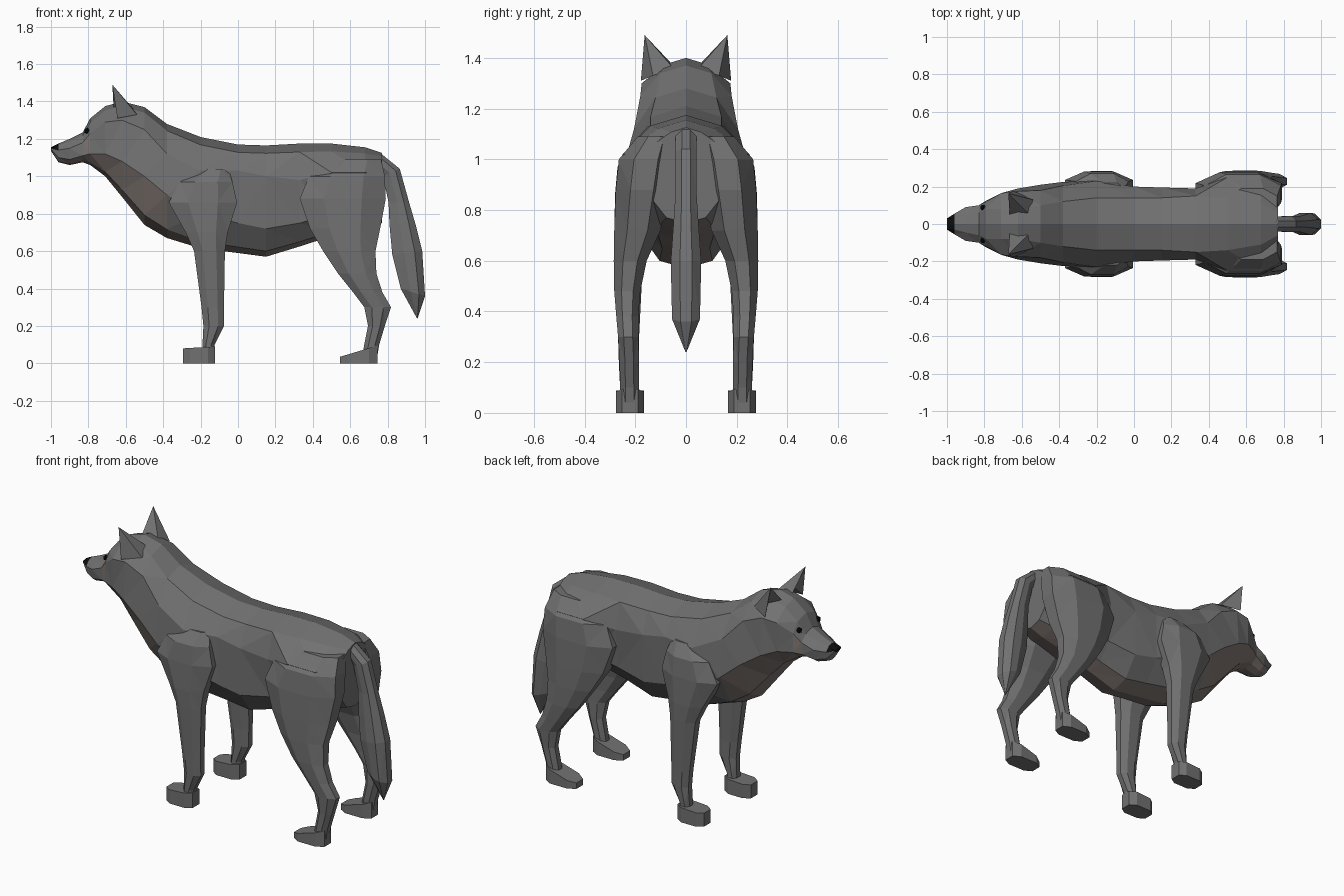
import bpy, bmesh
from mathutils import Vector

if "Cube" in bpy.data.objects:
    bpy.data.objects.remove(bpy.data.objects["Cube"])


def material(name, rgb):
    m = bpy.data.materials.new(name)
    m.diffuse_color = (*rgb, 1)
    m.use_nodes = True
    m.node_tree.nodes["Principled BSDF"].inputs["Base Color"].default_value = m.diffuse_color
    return m


FUR = material("grey fur", (0.165, 0.165, 0.165))
PALE = material("pale throat", (0.22, 0.185, 0.17))
BLACK = material("black", (0.004, 0.004, 0.004))


def loft(name, rings, mats=(FUR,), rule=None):
    """Skin closed rings of equal count; rule(row, strip) picks the material."""
    bm = bmesh.new()
    rows = [[bm.verts.new(p) for p in ring] for ring in rings]
    n = len(rows[0])
    for i in range(len(rows) - 1):
        for j in range(n):
            k = (j + 1) % n
            f = bm.faces.new((rows[i][j], rows[i][k], rows[i + 1][k], rows[i + 1][j]))
            f.material_index = rule(i, j) if rule else 0
    cap = bm.faces.new(rows[0])
    cap.material_index = rule(-1, 0) if rule else 0
    bm.faces.new(rows[-1])
    bmesh.ops.remove_doubles(bm, verts=bm.verts, dist=0.0005)
    bmesh.ops.triangulate(bm, faces=bm.faces)
    bmesh.ops.recalc_face_normals(bm, faces=bm.faces)
    return finish(name, bm, mats)


def finish(name, bm, mats):
    me = bpy.data.meshes.new(name)
    bm.to_mesh(me)
    bm.free()
    for m in mats:
        me.materials.append(m)
    ob = bpy.data.objects.new(name, me)
    bpy.context.collection.objects.link(ob)
    return ob


# Head, neck and trunk: x, spine z, back y, upper side y z, lower side y z, belly z
BODY = [
    (-1.0, 1.155, .02, .03, 1.15, .03, 1.145, 1.135),
    (-.96, 1.175, .03, .055, 1.14, .05, 1.10, 1.075),
    (-.90, 1.20, .045, .09, 1.15, .08, 1.09, 1.06),
    (-.83, 1.235, .06, .10, 1.18, .10, 1.11, 1.075),
    (-.79, 1.31, .08, .12, 1.23, .125, 1.12, 1.06),
    (-.71, 1.375, .08, .165, 1.29, .165, 1.12, 1.0),
    (-.62, 1.40, .08, .175, 1.30, .19, 1.08, .89),
    (-.50, 1.37, .10, .18, 1.25, .21, 1.0, .74),
    (-.38, 1.28, .12, .205, 1.12, .225, .9, .67),
    (-.20, 1.21, .14, .23, 1.03, .23, .8, .615),
    (0, 1.17, .14, .20, 1.03, .20, .75, .59),
    (.15, 1.165, .14, .195, 1.0, .19, .72, .57),
    (.33, 1.175, .15, .19, .98, .17, .75, .625),
    (.50, 1.175, .14, .25, 1.02, .20, .8, .68),
    (.68, 1.155, .11, .25, 1.02, .18, .85, .72),
    (.77, 1.125, .06, .17, 1.03, .14, .85, .75),
]


def body_ring(x, zt, y1, y2, z2, y3, z3, zb):
    half = [(y1, zt - .3 * y1), (y2, z2), (y3, z3), (.55 * y3, zb + .2 * (z3 - zb))]
    return ([(x, 0, zt)] + [(x, y, z) for y, z in half] + [(x, 0, zb)]
            + [(x, -y, z) for y, z in reversed(half)])


def body_colour(row, strip):
    s = min(strip, 9 - strip)          # strip counted from the spine
    if row == -1 or (row == 0 and s < 2):
        return 2                       # nose
    if s == 4 or (s == 3 and row < 8) or (s == 2 and row == 3):
        return 1                       # chin, throat and belly
    return 0


loft("body", [body_ring(*r) for r in BODY], (FUR, PALE, BLACK), body_colour)


def limb_ring(z, x0, x1, y0, y1, side, cut=.28):
    """Eight-sided horizontal ring filling a rectangle."""
    dx, dy = (x1 - x0) * cut, (y1 - y0) * cut
    pts = [(x0 + dx, y0), (x1 - dx, y0), (x1, y0 + dy), (x1, y1 - dy),
           (x1 - dx, y1), (x0 + dx, y1), (x0, y1 - dy), (x0, y0 + dy)]
    return [(x, y * side, z) for x, y in pts]


# Leg rings: z, x range, y range
FRONT_LEG = [
    (.04, -.19, -.125, .18, .26), (.10, -.19, -.125, .185, .26),
    (.20, -.185, -.075, .185, .265), (.30, -.195, -.075, .185, .268),
    (.60, -.235, -.07, .17, .28), (.70, -.28, -.055, .15, .283),
    (.86, -.37, -.005, .12, .28), (.97, -.31, -.03, .12, .27),
    (1.04, -.20, -.05, .12, .22),
]
HIND_LEG = [
    (.04, .665, .745, .185, .26), (.10, .675, .755, .185, .26),
    (.20, .695, .785, .185, .262), (.30, .675, .818, .188, .268),
    (.38, .615, .772, .188, .275), (.48, .535, .74, .18, .283),
    (.60, .455, .735, .155, .285), (.72, .385, .76, .10, .283),
    (.88, .33, .79, .07, .277), (1.0, .38, .785, .05, .265),
    (1.09, .50, .765, .045, .19),
]


def foot(name, x0, x1, toe_h, heel_h, side):
    y0, y1 = .165, .277
    low = limb_ring(0, x0, x1, y0, y1, side, .22)
    top = [(x, y, toe_h + (heel_h - toe_h) * (x - x0) / (x1 - x0)) for x, y, _ in low]
    loft(name, [low, top])


for side, label in ((1, "left"), (-1, "right")):
    loft(f"front_leg_{label}", [limb_ring(*r, side) for r in FRONT_LEG])
    loft(f"hind_leg_{label}", [limb_ring(*r, side) for r in HIND_LEG])
    foot(f"front_foot_{label}", -.295, -.122, .08, .09, side)
    foot(f"hind_foot_{label}", .545, .745, .035, .095, side)

    # Ear: slim pyramid with a hollowed front
    bm = bmesh.new()
    pts = [(-.665, .05, 1.37), (-.645, .178, 1.31), (-.54, .13, 1.33),
           (-.56, .05, 1.36), (-.672, .163, 1.49), (-.625, .12, 1.37)]
    v = [bm.verts.new((x, y * side, z)) for x, y, z in pts]
    for ids in ((0, 5, 4), (5, 1, 4), (1, 2, 4), (2, 3, 4), (3, 0, 4), (0, 3, 2), (0, 2, 5), (5, 2, 1)):
        bm.faces.new([v[i] for i in ids])
    bmesh.ops.recalc_face_normals(bm, faces=bm.faces)
    finish(f"ear_{label}", bm, (FUR,))

    # Eye
    bm = bmesh.new()
    bmesh.ops.create_icosphere(bm, subdivisions=1, radius=.017)
    bmesh.ops.translate(bm, verts=bm.verts, vec=Vector((-.807, .088 * side, 1.243)))
    finish(f"eye_{label}", bm, (BLACK,))

# Tail: front x z, back x z, half width
TAIL = [
    (.72, 1.06, .76, 1.125, .04), (.775, 1.0, .865, 1.04, .042),
    (.805, .86, .915, .86, .042), (.81, .74, .95, .74, .05),
    (.825, .58, .985, .60, .06), (.87, .40, 1.0, .36, .055),
    (.957, .24, .96, .24, .002),
]
tail_rings = []
for xf, zf, xb, zb, w in TAIL:
    a, b = Vector((xf, 0, zf)), Vector((xb, 0, zb))
    steps = ((0, .5), (.4, 1), (.75, 1), (1, .4))
    tail_rings.append([a.lerp(b, t) + Vector((0, w * s, 0)) for t, s in steps]
                      + [a.lerp(b, t) - Vector((0, w * s, 0)) for t, s in reversed(steps)])
loft("tail", tail_rings)
